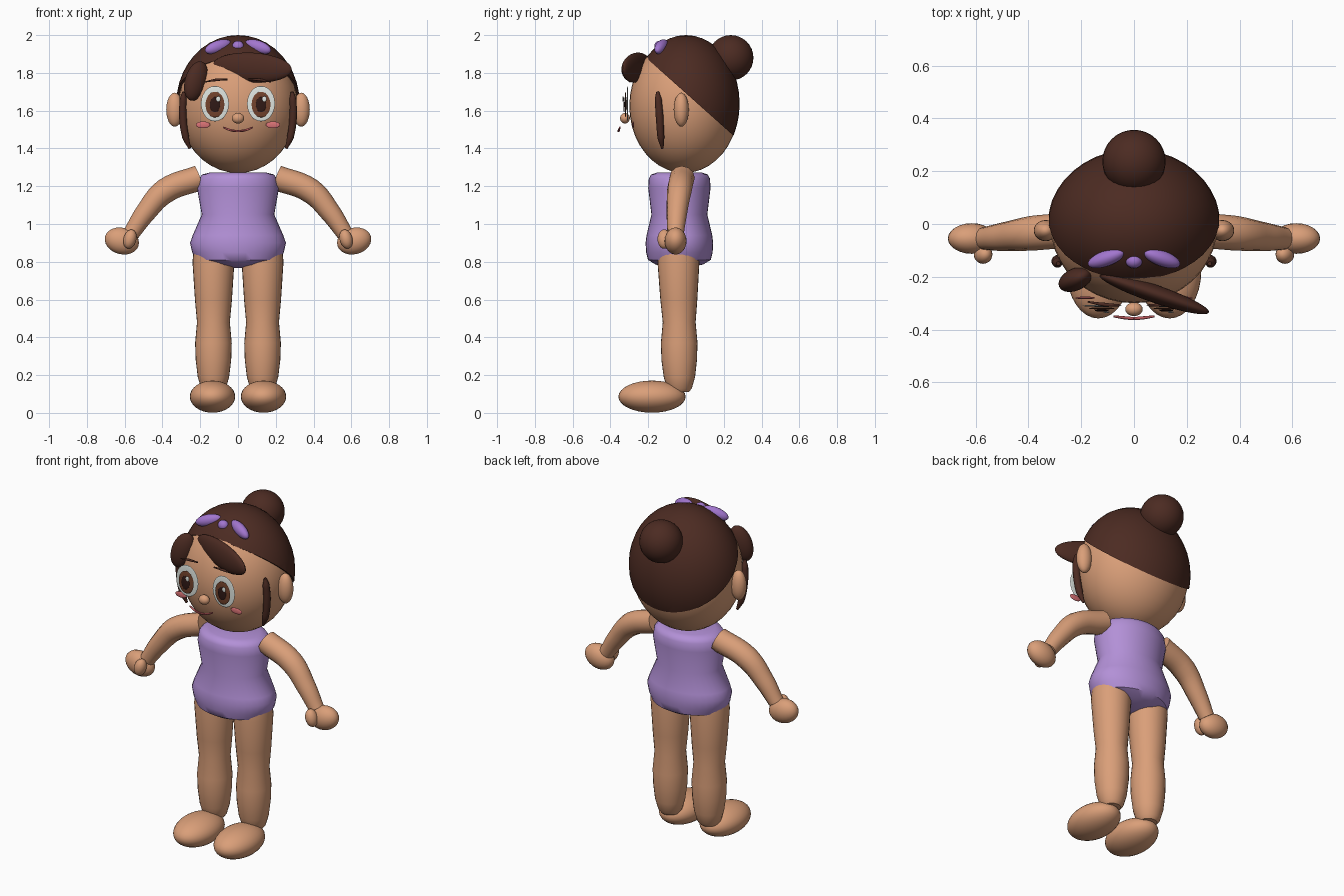
import bpy, bmesh, math
from mathutils import Vector, Euler

if "Cube" in bpy.data.objects:
    bpy.data.objects.remove(bpy.data.objects["Cube"])


def material(name, r, g, b):
    m = bpy.data.materials.new(name)
    m.diffuse_color = (r, g, b, 1)
    m.use_nodes = True
    m.node_tree.nodes["Principled BSDF"].inputs["Base Color"].default_value = m.diffuse_color
    return m


SKIN = material("skin", 0.70, 0.345, 0.19)
HAIR = material("dark_brown_hair", 0.072, 0.024, 0.016)
SUIT = material("lavender_suit", 0.45, 0.28, 0.68)
BOW = material("violet_bow", 0.36, 0.18, 0.62)
WHITE = material("eye_white", 0.75, 0.80, 0.76)
IRIS = material("brown_iris", 0.17, 0.055, 0.025)
PUPIL = material("dark_pupil", 0.03, 0.01, 0.008)
PINK = material("pink_cheek", 0.70, 0.17, 0.18)
LIP = material("red_lip", 0.50, 0.10, 0.11)


def finish(name, bm, mat):
    bmesh.ops.recalc_face_normals(bm, faces=bm.faces)
    me = bpy.data.meshes.new(name)
    bm.to_mesh(me)
    bm.free()
    ob = bpy.data.objects.new(name, me)
    bpy.context.collection.objects.link(ob)
    me.materials.append(mat)
    return ob


def ball(name, mat, loc, size, rot=(0, 0, 0), seg=32, cut=None):
    """Ellipsoid with semi-axes size; cut = (point, normal) keeps the normal side."""
    bm = bmesh.new()
    bmesh.ops.create_uvsphere(bm, u_segments=seg, v_segments=seg // 2, radius=1)
    e = Euler([math.radians(a) for a in rot]).to_matrix()
    for v in bm.verts:
        v.co = e @ Vector([c * s for c, s in zip(v.co, size)]) + Vector(loc)
    if cut:
        res = bmesh.ops.bisect_plane(bm, geom=bm.verts[:] + bm.edges[:] + bm.faces[:],
                                     plane_co=cut[0], plane_no=cut[1], clear_inner=True)
        rim = [g for g in res["geom_cut"] if isinstance(g, bmesh.types.BMEdge)]
        bmesh.ops.edgenet_fill(bm, edges=rim)
    return finish(name, bm, mat)


def pair(name, mat, loc, size, rot=(0, 0, 0), seg=24):
    for side, s in (("left", -1), ("right", 1)):
        ball(f"{side}_{name}", mat, (s * loc[0], loc[1], loc[2]), size,
             (rot[0], s * rot[1], s * rot[2]), seg)


def loft(name, mat, rings, seg=28):
    """Stacked ellipses given as (x, y, z, rx, ry)."""
    bm = bmesh.new()
    loops = []
    for x, y, z, rx, ry in rings:
        loops.append([bm.verts.new((x + rx * math.cos(a), y + ry * math.sin(a), z))
                      for a in (math.tau * i / seg for i in range(seg))])
    for a, b in zip(loops, loops[1:]):
        for i in range(seg):
            j = (i + 1) % seg
            bm.faces.new((a[i], a[j], b[j], b[i]))
    bm.faces.new(loops[0])
    bm.faces.new(loops[-1])
    return finish(name, bm, mat)


def tube(name, mat, points, res=4):
    """Smooth tapered tube through (x, y, z, radius) points."""
    cu = bpy.data.curves.new(name, "CURVE")
    cu.dimensions = "3D"
    cu.bevel_depth = 1
    cu.bevel_resolution = res
    cu.resolution_u = 6
    cu.use_fill_caps = True
    sp = cu.splines.new("BEZIER")
    sp.bezier_points.add(len(points) - 1)
    for p, (x, y, z, r) in zip(sp.bezier_points, points):
        p.co = (x, y, z)
        p.radius = r
        p.handle_left_type = p.handle_right_type = "AUTO"
    ob = bpy.data.objects.new(name, cu)
    bpy.context.collection.objects.link(ob)
    cu.materials.append(mat)
    bpy.ops.object.select_all(action="DESELECT")
    ob.select_set(True)
    bpy.context.view_layer.objects.active = ob
    bpy.ops.object.convert(target="MESH")


# Head, ears and nose
ball("head", SKIN, (0, -0.01, 1.625), (0.315, 0.29, 0.355), seg=40)
pair("ear", SKIN, (0.335, -0.025, 1.605), (0.045, 0.04, 0.09))
ball("nose", SKIN, (0, -0.323, 1.56), (0.033, 0.026, 0.028), seg=20)

# Hair cap, bun and fringe locks
ball("hair_cap", HAIR, (0, 0, 1.637), (0.327, 0.284, 0.363), seg=40,
     cut=((0, -0.2, 1.87), (0, 0.41, 0.46)))
ball("hair_bun", HAIR, (0, 0.237, 1.88), (0.12, 0.12, 0.12))
ball("wide_fringe", HAIR, (0.075, -0.263, 1.828), (0.222, 0.034, 0.079), (0, 3, -19))
ball("small_fringe", HAIR, (-0.222, -0.21, 1.757), (0.062, 0.042, 0.108), (0, 18, 25))

# Bow
pair("bow_loop", BOW, (0.105, -0.13, 1.938), (0.077, 0.03, 0.034), (0, 17, -20))
ball("bow_knot", BOW, (0, -0.14, 1.94), (0.032, 0.028, 0.03), seg=20)

# Eyes as stacked thin discs, and cheeks
pair("eye_white", WHITE, (0.122, -0.31, 1.637), (0.074, 0.004, 0.094))
pair("iris", IRIS, (0.122, -0.32, 1.632), (0.05, 0.004, 0.068))
pair("pupil", PUPIL, (0.122, -0.328, 1.632), (0.027, 0.004, 0.04))
for side, x in (("left", -0.104), ("right", 0.14)):
    ball(side + "_eye_glint", WHITE, (x, -0.334, 1.662), (0.012, 0.003, 0.015), seg=16)
pair("cheek", PINK, (0.185, -0.28, 1.525), (0.038, 0.005, 0.018))

# Mouth
tube("mouth", LIP, [(-0.077, -0.35, 1.512, 0.004), (-0.04, -0.355, 1.497, 0.006),
                    (0, -0.358, 1.492, 0.006), (0.04, -0.355, 1.497, 0.006),
                    (0.077, -0.35, 1.512, 0.004)], 2)

# Torso
TORSO = [(1.272, 0.15, 0.12), (1.262, 0.19, 0.15), (1.24, 0.207, 0.162),
         (1.19, 0.217, 0.165), (1.05, 0.192, 0.148), (0.94, 0.24, 0.174),
         (0.90, 0.254, 0.179), (0.85, 0.243, 0.176), (0.81, 0.222, 0.166),
         (0.785, 0.13, 0.125), (0.768, 0.03, 0.03)]
loft("torso", SUIT, [(0, -0.035, z, rx, ry) for z, rx, ry in TORSO], 36)

LEG = [(0.86, -0.04, 0.105), (0.80, -0.04, 0.111), (0.6, -0.038, 0.098),
       (0.48, -0.036, 0.087), (0.37, -0.036, 0.097), (0.28, -0.036, 0.094),
       (0.19, -0.035, 0.083), (0.13, -0.035, 0.066), (0.11, -0.035, 0.05)]
ARM = [(0.205, -0.02, 1.245, 0.067), (0.385, -0.035, 1.175, 0.066),
       (0.49, -0.048, 1.06, 0.055), (0.565, -0.055, 0.95, 0.044)]
BURN = [(0.287, -0.15, 1.70, 0.008), (0.29, -0.147, 1.66, 0.019),
        (0.292, -0.14, 1.57, 0.021), (0.277, -0.133, 1.46, 0.019),
        (0.255, -0.125, 1.40, 0.007)]
BROW = [(0.175, -0.295, 1.752, 0.003), (0.115, -0.305, 1.763, 0.007),
        (0.055, -0.308, 1.765, 0.004)]

# Mirrored limbs, side locks and brows
for side, s in (("left", -1), ("right", 1)):
    loft(side + "_leg", SKIN, [(s * 0.13, y, z, r, r) for z, y, r in LEG])
    for part, mat, path in (("arm", SKIN, ARM), ("side_lock", HAIR, BURN),
                            ("brow", HAIR, BROW)):
        tube(f"{side}_{part}", mat, [(s * x, y, z, r) for x, y, z, r in path])

# Feet, hands and thumbs
pair("foot", SKIN, (0.135, -0.18, 0.086), (0.12, 0.178, 0.085), seg=32)
pair("hand", SKIN, (0.615, -0.055, 0.91), (0.092, 0.058, 0.07), (0, -15, 0))
pair("thumb", SKIN, (0.572, -0.115, 0.92), (0.034, 0.036, 0.052), (0, -15, 0), 20)

# Smooth shading with sharp cut edges
for ob in bpy.context.scene.objects:
    bpy.ops.object.select_all(action="DESELECT")
    ob.select_set(True)
    bpy.context.view_layer.objects.active = ob
    bpy.ops.object.shade_smooth_by_angle(angle=math.radians(45))
